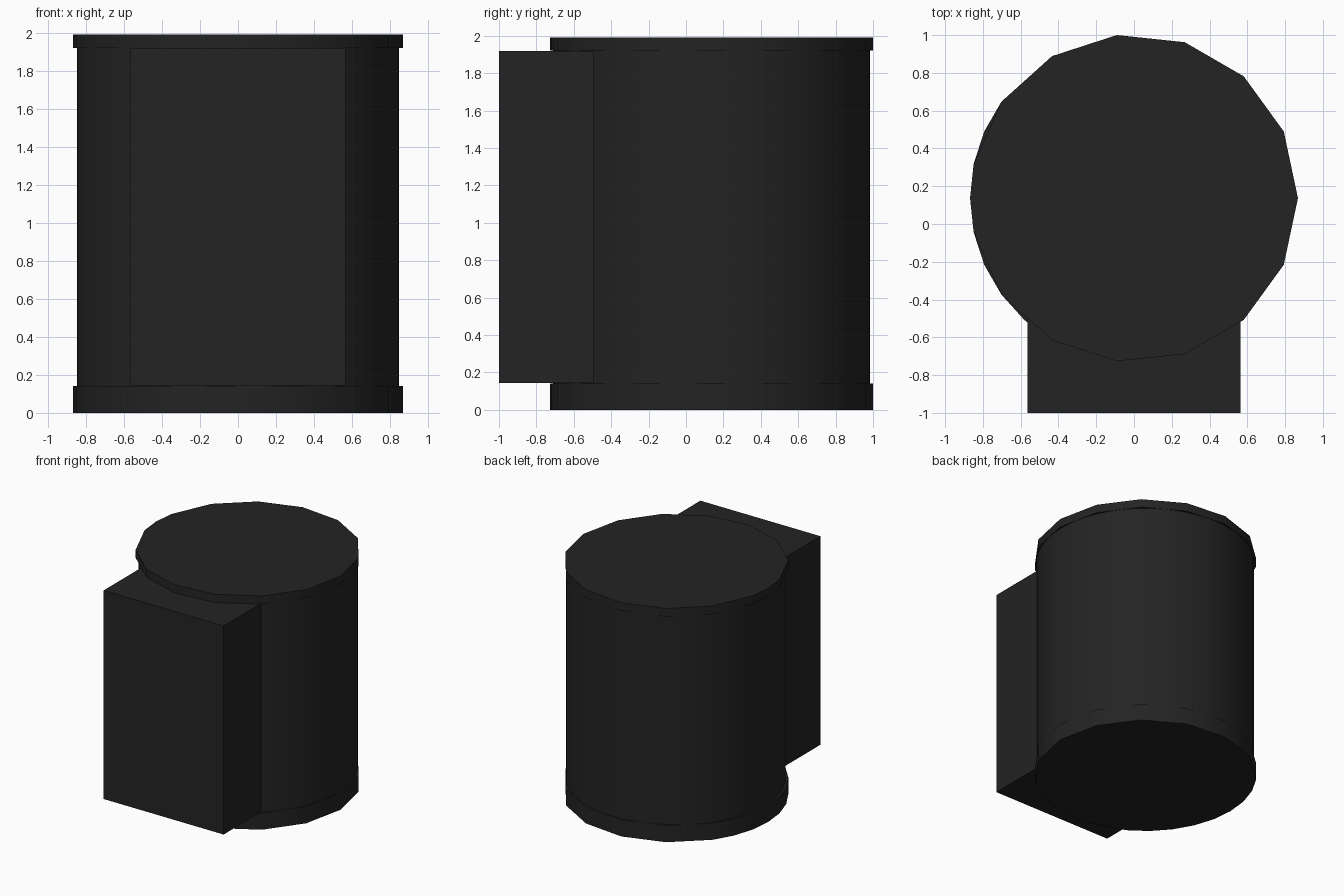
import bpy
import bmesh
from math import cos, sin, radians

cube = bpy.data.objects.get("Cube")
if cube:
    bpy.data.objects.remove(cube, do_unlink=True)

# Single dark finish
DARK = (0.017, 0.017, 0.017, 1)
mat = bpy.data.materials.new("charcoal")
mat.use_nodes = True
mat.diffuse_color = DARK
mat.node_tree.nodes["Principled BSDF"].inputs["Base Color"].default_value = DARK

CENTRE_Y = 0.137


def prism(name, outline, z0, z1):
    """Extrude a counter-clockwise outline from z0 to z1."""
    bm = bmesh.new()
    base = bm.faces.new([bm.verts.new((x, y, z0)) for x, y in outline])
    top = bmesh.ops.extrude_face_region(bm, geom=[base], use_keep_orig=True)
    verts = [v for v in top["geom"] if isinstance(v, bmesh.types.BMVert)]
    bmesh.ops.translate(bm, verts=verts, vec=(0, 0, z1 - z0))
    bmesh.ops.recalc_face_normals(bm, faces=bm.faces)
    mesh = bpy.data.meshes.new(name)
    bm.to_mesh(mesh)
    bm.free()
    obj = bpy.data.objects.new(name, mesh)
    bpy.context.collection.objects.link(obj)
    mesh.materials.append(mat)
    bpy.ops.object.select_all(action="DESELECT")
    obj.select_set(True)
    bpy.context.view_layer.objects.active = obj
    bpy.ops.object.shade_smooth_by_angle(angle=radians(30))
    return obj


def ring(radius, angles):
    return [(radius * cos(radians(a)), CENTRE_Y + radius * sin(radians(a)))
            for a in sorted(angles)]


# Coarse rims, with extra corners along the -x side
coarse = set(range(0, 360, 24))
prism("base_rim", ring(0.868, coarse | set(range(144, 241, 12))), 0, 0.142)
prism("top_lid", ring(0.868, coarse | {180}), 1.92, 1.99)

# Smooth round body between the rims
prism("drum_body", ring(0.848, range(0, 360, 6)), 0.14, 1.922)

# Rectangular housing running into the front of the drum
w = 0.565
prism("front_housing", [(-w, -1), (w, -1), (w, -0.3), (-w, -0.3)], 0.143, 1.919)
